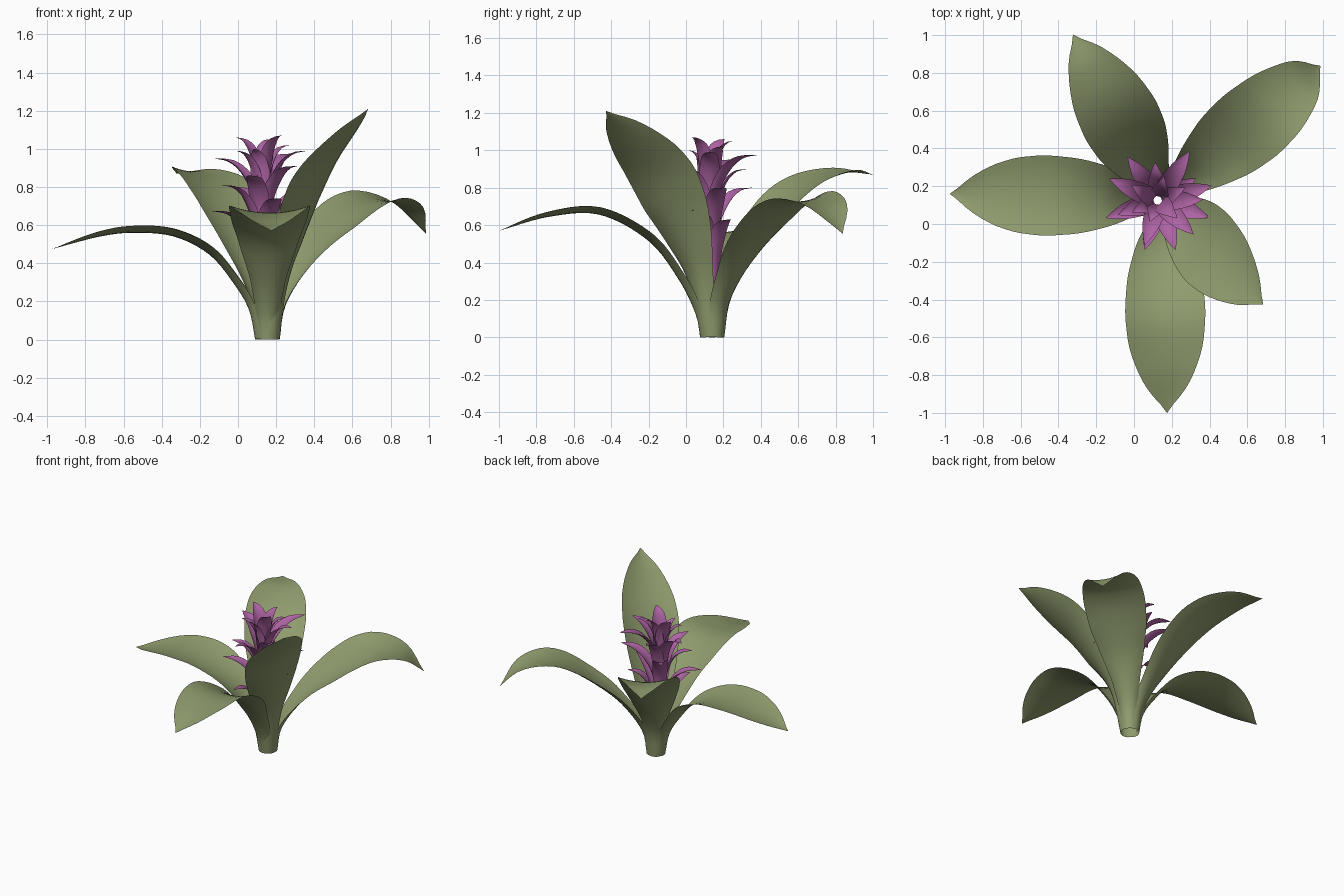
import bpy, bmesh, math
from mathutils import Vector

if "Cube" in bpy.data.objects:
    bpy.data.objects.remove(bpy.data.objects["Cube"])


def material(name, col):
    m = bpy.data.materials.new(name)
    m.diffuse_color = (*col, 1)
    m.use_nodes = True
    m.node_tree.nodes["Principled BSDF"].inputs["Base Color"].default_value = m.diffuse_color
    return m


GREEN = material("leaf green", (0.275, 0.33, 0.155))
PURPLE = material("bract purple", (0.42, 0.125, 0.37))


def spline(pts, t):
    """Catmull-Rom point on a profile, t in 0..1 by chord length."""
    pts = [Vector(p) for p in pts]
    cum = [0]
    for a, b in zip(pts, pts[1:]):
        cum.append(cum[-1] + (b - a).length)
    s = t * cum[-1]
    i = max(k for k in range(len(pts) - 1) if cum[k] <= s + 1e-9)
    u = (s - cum[i]) / (cum[i + 1] - cum[i])
    p1, p2 = pts[i], pts[i + 1]
    p0 = pts[i - 1] if i else 2 * p1 - p2
    p3 = pts[i + 2] if i + 2 < len(pts) else 2 * p2 - p1
    return 0.5 * (2 * p1 + (p2 - p0) * u + (2 * p0 - 5 * p1 + 4 * p2 - p3) * u * u
                  + (3 * p1 - p0 - 3 * p2 + p3) * u ** 3)


def table(rows, t):
    for (t0, v0), (t1, v1) in zip(rows, rows[1:]):
        if t <= t1:
            k = (t - t0) / (t1 - t0)
            return v0 + (v1 - v0) * k
    return rows[-1][1]


def soft(rows, t):
    if t > .96:
        return table(rows, t)
    return sum(table(rows, max(0, t + d)) for d in (-.03, 0, .03)) / 3


def blade(bm, origin, azimuth, profile, width, curl, twist=0, rows=32, cols=10):
    """Curved sheet swept along a (radius, height) midrib."""
    a = math.radians(azimuth)
    d, side = Vector((math.cos(a), math.sin(a), 0)), Vector((-math.sin(a), math.cos(a), 0))
    up = Vector((0, 0, 1))
    grid = []
    for i in range(rows + 1):
        t = i / rows
        p = spline(profile, t)
        tan = (spline(profile, min(1, t + .03)) - spline(profile, max(0, t - .03))).normalized()
        n = d * -tan.y + up * tan.x
        h, phi = max(soft(width, t), .001), soft(curl, t)
        tw = twist * min(1, t * 2)
        line = []
        for j in range(cols + 1):
            u = 2 * j / cols - 1
            lat = h * math.sin(phi * u) / phi
            nor = h * (1 - math.cos(phi * u)) / phi
            lat, nor = lat * math.cos(tw) - nor * math.sin(tw), lat * math.sin(tw) + nor * math.cos(tw)
            line.append(bm.verts.new(origin + d * p.x + up * p.y + side * lat + n * nor))
        grid.append(line)
    for r0, r1 in zip(grid, grid[1:]):
        for j in range(cols):
            bm.faces.new((r0[j], r1[j], r1[j + 1], r0[j + 1])).smooth = True


def finish(bm, name, mat):
    bmesh.ops.reverse_faces(bm, faces=bm.faces[:])
    bm.normal_update()
    me = bpy.data.meshes.new(name)
    bm.to_mesh(me)
    bm.free()
    me.materials.append(mat)
    bpy.context.collection.objects.link(bpy.data.objects.new(name, me))


# Five broad leaves: name, azimuth, midrib profile, twist
BASE = Vector((0.155, 0.14, 0))
LEAF_W = [(0, .078), (.12, .08), (.25, .112), (.38, .165), (.5, .204), (.63, .22),
          (.75, .2), (.86, .142), (.93, .082), (.97, .03), (1, 0)]
LEAF_C = [(0, 1.3), (.15, 1.0), (.3, .6), (.5, .4), (.8, .32), (1, .3)]
leaves = [
    ("left_leaf", 179, [(.065, 0), (.098, .157), (.175, .29), (.305, .445), (.49, .54),
                        (.7, .56), (.88, .54), (1.13, .475)], 0),
    ("front_leaf", -89, [(.065, 0), (.087, .12), (.177, .305), (.34, .515), (.6, .655),
                         (.87, .645), (1.14, .57)], 0),
    ("upright_leaf", -47, [(.065, 0), (.12, .3), (.2, .51), (.32, .74), (.43, .9),
                           (.62, 1.08), (.775, 1.21)], .3),
    ("right_leaf", 40, [(.065, 0), (.1, .18), (.25, .4), (.43, .56), (.62, .685),
                        (.78, .73), (.95, .69), (1.085, .555)], .1),
    ("back_leaf", 119, [(.065, 0), (.1, .2), (.22, .43), (.39, .66), (.58, .81),
                        (.8, .88), (.985, .87)], .05),
]
for name, az, prof, tw in leaves:
    bm = bmesh.new()
    blade(bm, BASE, az, prof, LEAF_W, LEAF_C, tw)
    finish(bm, name, GREEN)

# Flower spike: bracts around a hollow axis (azimuth, tip height, reach)
BRACT_W = [(0, .038), (.35, .056), (.6, .06), (.8, .046), (.93, .02), (1, 0)]
BRACT_C = [(0, 1.0), (.5, .8), (1, .4)]
outer = [(-44, .91, .26), (57, .975, .31), (156, .95, .28), (-107, .86, .25), (1, .99, .24),
         (126, .80, .28), (200, .81, .23), (-72, .74, .28), (-161, .675, .30), (95, .9, .2),
         (15, .80, .29), (-20, .68, .28), (30, .63, .22), (-107, .54, .28)]
inner = [(-42, 1.07, .14), (150, 1.06, .16), (75, 1.05, .13), (-110, 1.0, .12),
         (25, 1.02, .16), (205, .99, .15)]
for name, bracts, r0 in (("outer_bracts", outer, .037), ("inner_bracts", inner, .022)):
    bm = bmesh.new()
    for az, tip, reach in bracts:
        h = .38
        centre = BASE.lerp(Vector((0.125, 0.125, 0)), min(1, tip)) + Vector((0, 0, tip - h))
        prof = [(r0, 0), (r0 + .012, h * .45), (r0 + (reach - r0) * .3, h * .78),
                (r0 + (reach - r0) * .62, h * .95), (reach, h)]
        blade(bm, centre, az, prof, BRACT_W, BRACT_C, 0, 16, 6)
    finish(bm, name, PURPLE)
